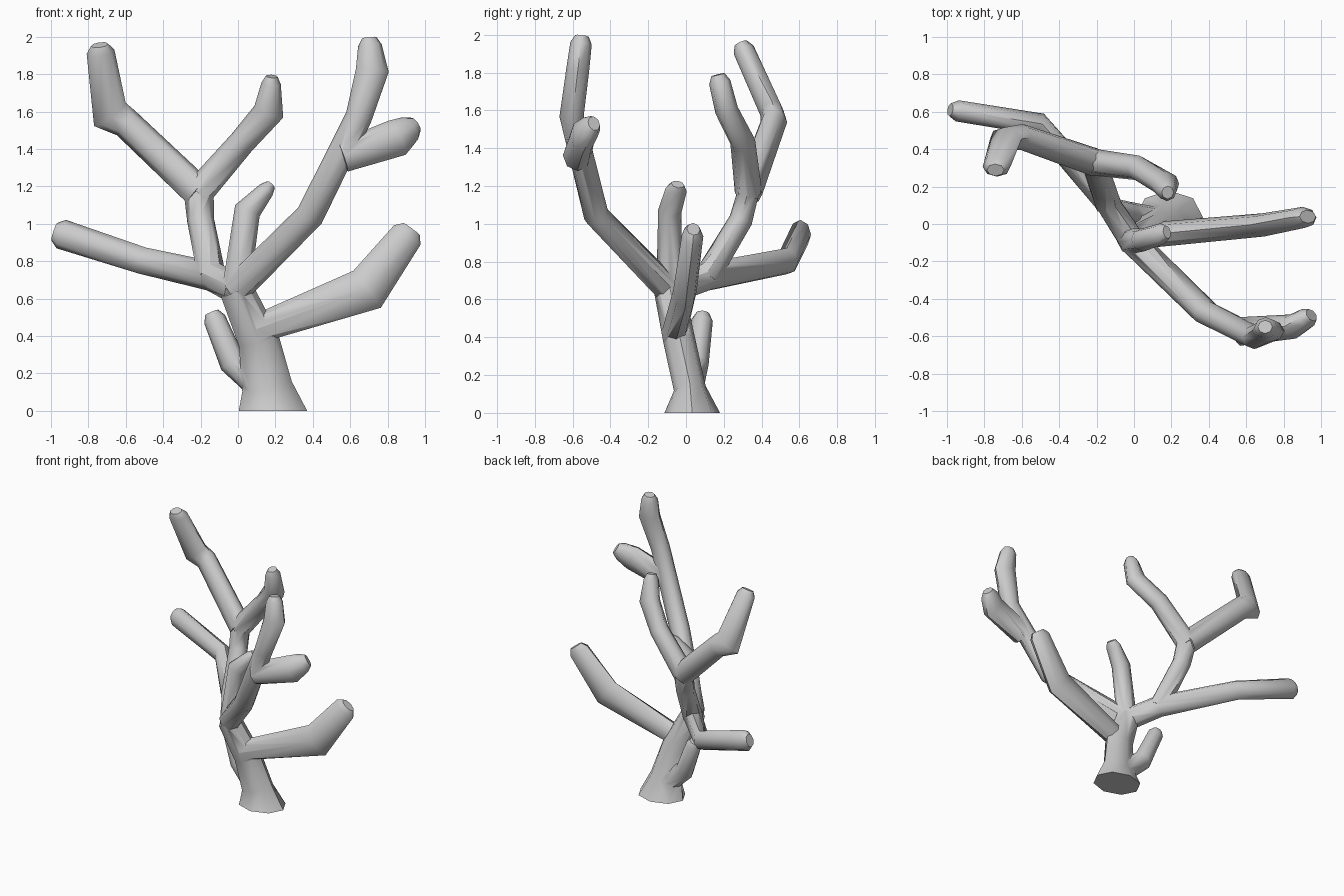
import bpy, bmesh
from math import sin, cos, pi
from mathutils import Vector

if "Cube" in bpy.data.objects:
    bpy.data.objects.remove(bpy.data.objects["Cube"])

SIDES = 8
DEPTH = 0.057  # front-to-back radius of every branch tip


def tube(name, points, radii):
    """Eight-sided mitred tube with flat ends; radii are (seen from front, in depth)."""
    bm = bmesh.new()
    rings = []
    for i, (p, (wide, deep)) in enumerate(zip(points, radii)):
        before = (p - points[i - 1]).normalized() if i else Vector()
        after = (points[i + 1] - p).normalized() if i < len(points) - 1 else Vector()
        t = before + after
        if p.z == 0:
            t = Vector((0, 0, 1))
        u = Vector((0, 1, 0)).cross(t).normalized()
        v = t.normalized().cross(u)
        angles = [2 * pi * k / SIDES for k in range(SIDES)]
        rings.append([bm.verts.new(p + u * wide * cos(a) + v * deep * sin(a)) for a in angles])
    for low, high in zip(rings, rings[1:]):
        for k in range(SIDES):
            j = (k + 1) % SIDES
            bm.faces.new((low[k], low[j], high[j], high[k]))
    bm.faces.new(rings[0][::-1])
    bm.faces.new(rings[-1])
    bmesh.ops.recalc_face_normals(bm, faces=bm.faces)
    mesh = bpy.data.meshes.new(name)
    bm.to_mesh(mesh)
    bm.free()
    ob = bpy.data.objects.new(name, mesh)
    bpy.context.collection.objects.link(ob)
    return ob


def branch(name, start_r, end_r, *path, swell=1.4):
    """Branch that tapers, swells at its last elbow and ends in a chamfered tip."""
    pts = [Vector(p) for p in path]
    last = len(pts) - 1
    radii = []
    for i in range(last + 1):
        f = i / last
        wide = start_r + (end_r - start_r) * f
        if i == last - 1:
            wide = end_r * swell
        radii.append((wide, start_r * 0.9 * (1 - f) + DEPTH * f))
    pts.append(pts[-1] + (pts[-1] - pts[-2]).normalized() * 0.04)
    radii.append((end_r * 0.62, DEPTH * 0.62))
    return tube(name, pts, radii)


# Shared joints where limbs meet
crown = (-0.01, -0.09, 0.65)
rear = (-0.14, 0.11, 0.72)
fork = (-0.21, 0.33, 1.17)

# Leaning trunk with a flared flat base
trunk = tube("branching_trunk",
             [Vector(p) for p in ((0.187, 0.033, 0), (0.155, 0.02, 0.13), (0.11, -0.035, 0.38), crown)],
             [(0.183, 0.147), (0.135, 0.085), (0.11, 0.085), (0.09, 0.08)])

branches = [
    branch("low_stub", 0.07, 0.06, (0.11, 0.03, 0.13), (-0.03, 0.06, 0.26),
           (-0.125, 0.085, 0.49), swell=1.2),
    branch("right_branch", 0.075, 0.088, (0.08, -0.06, 0.43), (0.69, -0.005, 0.65),
           (0.905, 0.035, 0.94)),
    branch("left_branch", 0.08, 0.08, crown, rear, (-0.51, 0.535, 0.803),
           (-0.945, 0.605, 0.945), swell=0.9),
    branch("rear_stem", 0.075, 0.08, rear, (-0.2, 0.29, 1.02), fork, swell=0.9),
    branch("rear_left_fork", 0.085, 0.075, fork, (-0.6, 0.465, 1.54), (-0.685, 0.455, 1.585),
           (-0.735, 0.305, 1.92)),
    branch("rear_right_fork", 0.08, 0.052, fork, (0.02, 0.3, 1.435), (0.165, 0.215, 1.6),
           (0.177, 0.178, 1.75), swell=1.6),
    branch("middle_stub", 0.075, 0.045, crown, (0.05, -0.085, 1.07), (0.15, -0.052, 1.18),
           swell=1.6),
    branch("tall_branch", 0.08, 0.063, crown, (0.385, -0.475, 1.045), (0.645, -0.605, 1.57),
           (0.718, -0.572, 1.82), (0.705, -0.555, 1.955)),
    branch("tall_branch_fork", 0.085, 0.073, (0.56, -0.575, 1.36), (0.85, -0.548, 1.46),
           (0.92, -0.505, 1.51)),
]

# Fuse the limbs into one skin
bpy.context.view_layer.objects.active = trunk
trunk.select_set(True)
for b in branches:
    m = trunk.modifiers.new(b.name, 'BOOLEAN')
    m.operation = 'UNION'
    m.solver = 'EXACT'
    m.object = b
    b.hide_render = True
    bpy.ops.object.modifier_apply(modifier=m.name)
    bpy.data.objects.remove(b, do_unlink=True)
bpy.ops.object.shade_smooth_by_angle(angle=0.9)
